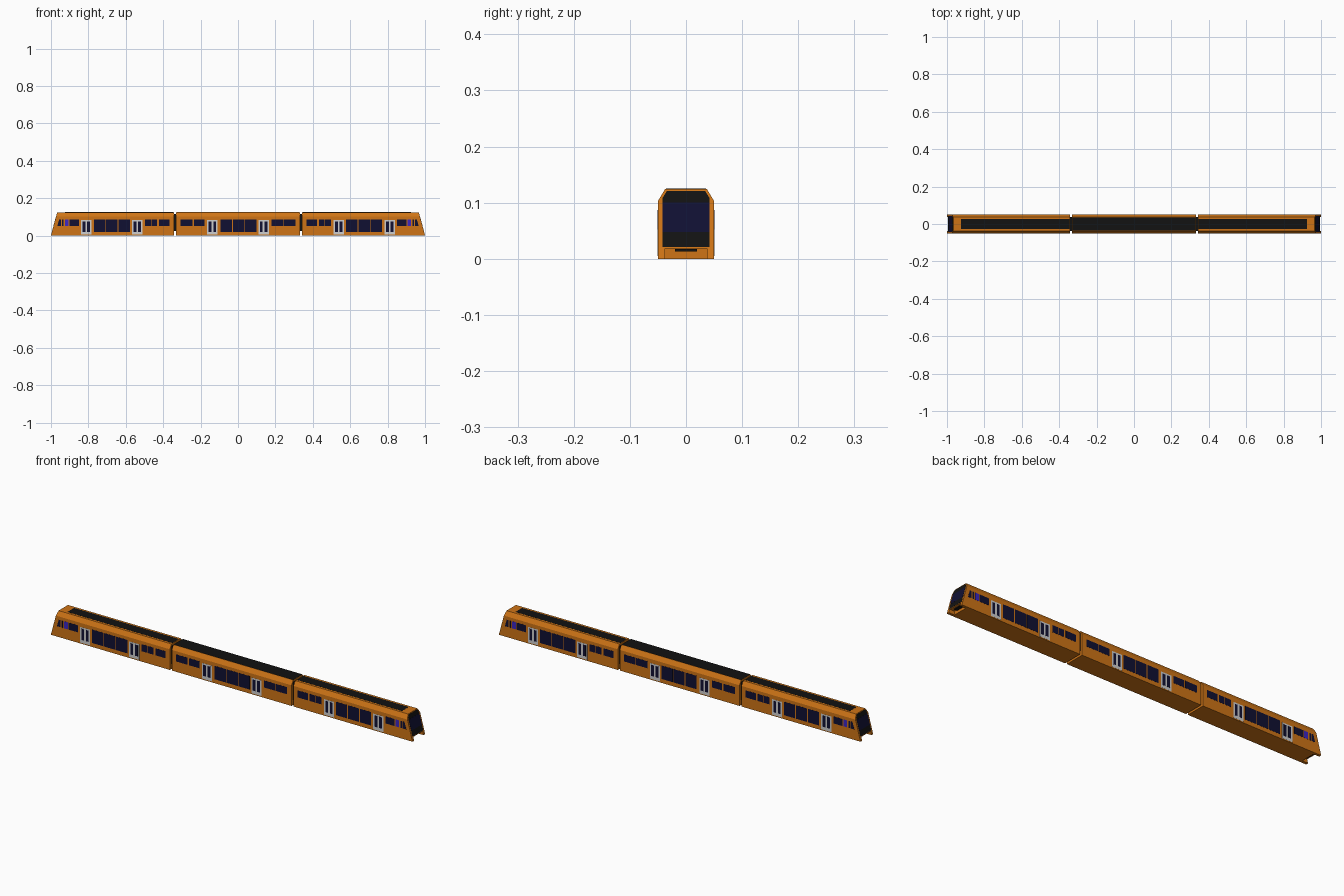
import bpy, bmesh
from mathutils import Vector

if "Cube" in bpy.data.objects:
    bpy.data.objects.remove(bpy.data.objects["Cube"])


def material(name, rgb):
    m = bpy.data.materials.new(name)
    m.diffuse_color = (*rgb, 1)
    m.use_nodes = True
    m.node_tree.nodes["Principled BSDF"].inputs["Base Color"].default_value = m.diffuse_color
    return m


ORANGE = material("orange_paint", (0.62, 0.175, 0.008))
BLACK = material("black_trim", (0.006, 0.006, 0.006))
GLASS = material("navy_glass", (0.005, 0.005, 0.032))
DOOR = material("light_grey_door", (0.62, 0.62, 0.62))
BLUE = material("blue_panel", (0.045, 0.02, 0.55))


def loft(name, a, b, mat):
    """Closed solid between two matching point loops."""
    bm = bmesh.new()
    va, vb = [bm.verts.new(p) for p in a], [bm.verts.new(p) for p in b]
    n = len(a)
    bm.faces.new(va)
    bm.faces.new(vb[::-1])
    for i in range(n):
        j = (i + 1) % n
        bm.faces.new((va[j], va[i], vb[i], vb[j]))
    bmesh.ops.recalc_face_normals(bm, faces=bm.faces)
    me = bpy.data.meshes.new(name)
    bm.to_mesh(me)
    bm.free()
    me.materials.append(mat)
    ob = bpy.data.objects.new(name, me)
    bpy.context.collection.objects.link(ob)
    return ob


def box(name, x0, x1, w, z0, z1, mat):
    loop = [(-w, z0), (w, z0), (w, z1), (-w, z1)]
    return loft(name, [(x0, *p) for p in loop], [(x1, *p) for p in loop], mat)


H, SLOPE = 0.1245, 0.034 / 0.125
PROFILE = [(-0.05, 0), (0.05, 0), (0.05, 0.103), (0.037, H), (-0.037, H), (-0.05, 0.103)]


def nose_x(z):
    return 1 - SLOPE * z


def side_plate(name, pts, mat, thick=0.0005):
    """Thin plate on both flanks; pts are (x, z)."""
    for s in (-1, 1):
        loft(name, [(x, s * 0.0495, z) for x, z in pts],
             [(x, s * (0.05 + thick), z) for x, z in pts], mat)


def pane(name, x0, x1, z0, z1, mat, thick=0.0005):
    side_plate(name, [(x0, z0), (x1, z0), (x1, z1), (x0, z1)], mat, thick)


def door(x):
    pane("door", x - 0.028, x + 0.028, 0.005, 0.083, DOOR)
    for c in (x - 0.0125, x + 0.0125):
        pane("door_window", c - 0.0075, c + 0.0075, 0.02, 0.076, GLASS, 0.0009)


def saloon_windows(x):
    for c in (x - 0.066, x, x + 0.066):
        pane("large_window", c - 0.031, c + 0.031, 0.02, 0.087, GLASS)


# Middle car
loft("middle_car_body", [(-0.331, *p) for p in PROFILE], [(0.331, *p) for p in PROFILE], ORANGE)
box("middle_roof_panel", -0.33, 0.33, 0.036, H - 0.001, 0.125, BLACK)
saloon_windows(0.003)
for x in (-0.137, 0.137):
    door(x)
for x0, x1 in ((-0.307, -0.243), (-0.235, -0.178), (0.178, 0.24), (0.243, 0.307)):
    pane("small_window", x0, x1, 0.052, 0.087, GLASS)

# End cars, mirrored about x
for s in (-1, 1):
    body = loft("end_car_body", [(s * 0.342, *p) for p in PROFILE],
                [(s * nose_x(z), y, z) for y, z in PROFILE], ORANGE)
    # recess under the windscreen
    cutter = box("nose_recess_cutter", s * 0.968, s * 1.05, 0.037, -0.02, 0.018, ORANGE)
    cutter.hide_render = True
    mod = body.modifiers.new("recess", "BOOLEAN")
    mod.operation, mod.solver, mod.object = "DIFFERENCE", "EXACT", cutter
    bpy.context.view_layer.objects.active = body
    bpy.ops.object.modifier_apply(modifier=mod.name)
    bpy.data.objects.remove(cutter)
    box("coupler", s * 0.966, s * 0.985, 0.02, 0.013, 0.017, BLACK)

    # windscreen surround and glass follow the sloping nose
    def nose_plate(name, pts, mat, t):
        loft(name, [(s * (nose_x(z) - 0.001), y, z) for y, z in pts],
             [(s * (nose_x(z) + t), y, z) for y, z in pts], mat)
    nose_plate("windscreen_surround", [(-0.042, 0.021), (0.042, 0.021), (0.042, 0.108),
               (0.034, 0.121), (-0.034, 0.121), (-0.042, 0.108)], BLACK, 0.0005)
    nose_plate("windscreen_glass", [(-0.042, 0.048), (0.042, 0.048),
               (0.042, 0.1), (-0.042, 0.1)], GLASS, 0.0009)

    box("end_roof_panel", s * 0.345, s * 0.925, 0.026, H - 0.001, 0.125, BLACK)
    saloon_windows(s * 0.674)
    for x in (0.539, 0.811):
        door(s * x)
    for x0, x1 in ((0.365, 0.422), (0.432, 0.462), (0.465, 0.497), (0.85, 0.901)):
        pane("small_window", s * x0, s * x1, 0.052, 0.087, GLASS)
    pane("cab_blue_panel", s * 0.905, s * 0.926, 0.052, 0.087, BLUE)
    side_plate("cab_window", [(s * x, z) for x, z in
               ((0.934, 0.052), (0.942, 0.052), (0.942, 0.087), (0.934, 0.087))], GLASS)
    side_plate("cab_corner_window", [(s * x, z) for x, z in
               ((0.946, 0.052), (0.966, 0.052), (0.956, 0.087), (0.946, 0.087))], GLASS)
    # flexible gangway between cars
    box("gangway", s * 0.33, s * 0.343, 0.038, 0.025, 0.115, BLACK)
